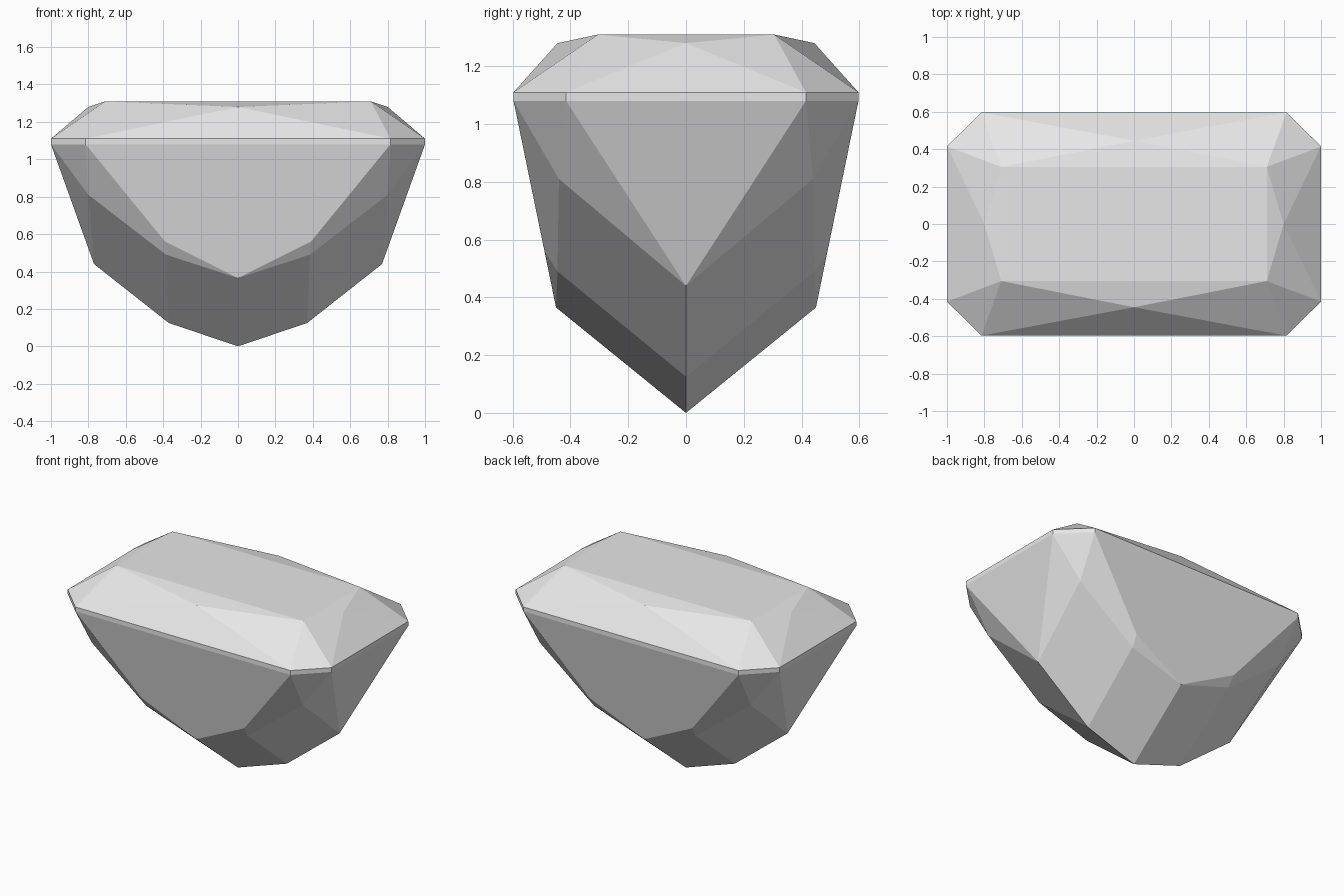
import bpy
import bmesh
from mathutils import Vector

if "Cube" in bpy.data.objects:
    bpy.data.objects.remove(bpy.data.objects["Cube"], do_unlink=True)

# Single pale grey material
stone = bpy.data.materials.new("pale_grey_stone")
stone.use_nodes = True
GREY = (0.8, 0.8, 0.8, 1)
stone.diffuse_color = GREY
stone.node_tree.nodes["Principled BSDF"].inputs["Base Color"].default_value = GREY

TABLE, CROWN, RIM, BELT = 1.31, 1.28, 1.11, 1.08

# Named corners of one quarter of the cut stone
corners = {
    "table_mid": (0, 0, TABLE),
    "table_side": (0.71, 0, TABLE),
    "table_back": (0, 0.305, TABLE),
    "table": (0.71, 0.305, TABLE),
    "star_side": (0.8, 0, CROWN),
    "star_back": (0, 0.445, CROWN),
    "keel_mid": (0, 0, 0),
    "keel": (0.37, 0, 0.125),
    "keel_end": (0.77, 0, 0.44),
    "low_back": (0, 0.45, 0.365),
    "low": (0.385, 0.445, 0.49),
    "break": (0.39, 0.49, 0.56),
    "corner": (0.8, 0.44, 0.81),
}
# Girdle outline, as an upper and a lower ring
outline = {"back": (0, 0.597), "long": (0.815, 0.597),
           "short": (1, 0.415), "side": (1, 0)}
for name, (x, y) in outline.items():
    corners["rim_" + name] = (x, y, RIM)
    corners["belt_" + name] = (x, y, BELT)

facets = [
    # Crown
    "table_mid table_side table table_back",
    "table_back table star_back",
    "star_back table rim_long",
    "star_back rim_long rim_back",
    "table rim_long rim_short",
    "table rim_short star_side",
    "table table_side star_side",
    "star_side rim_short rim_side",
    # Girdle
    "rim_back rim_long belt_long belt_back",
    "rim_long rim_short belt_short belt_long",
    "rim_short rim_side belt_side belt_short",
    # Pavilion
    "belt_back belt_long break low_back",
    "belt_long corner low break",
    "break low low_back",
    "belt_long belt_short corner",
    "belt_short keel_end corner",
    "belt_short belt_side keel_end",
    "corner keel_end keel low",
    "low keel keel_mid low_back",
]

bm = bmesh.new()
verts = {name: bm.verts.new(co) for name, co in corners.items()}
for facet in facets:
    face = bm.faces.new([verts[name] for name in facet.split()])
    face.normal_update()
    outward = face.calc_center_median() - Vector((0, 0, 0.9))
    if face.normal.dot(outward) < 0:
        face.normal_flip()

mesh = bpy.data.meshes.new("cut_gemstone")
bm.to_mesh(mesh)
bm.free()
mesh.materials.append(stone)
gem = bpy.data.objects.new("cut_gemstone", mesh)
bpy.context.collection.objects.link(gem)

# Mirror the quarter across both vertical planes
mirror = gem.modifiers.new("quarter_mirror", "MIRROR")
mirror.use_axis = (True, True, False)
mirror.use_clip = True
mirror.merge_threshold = 0.0005
